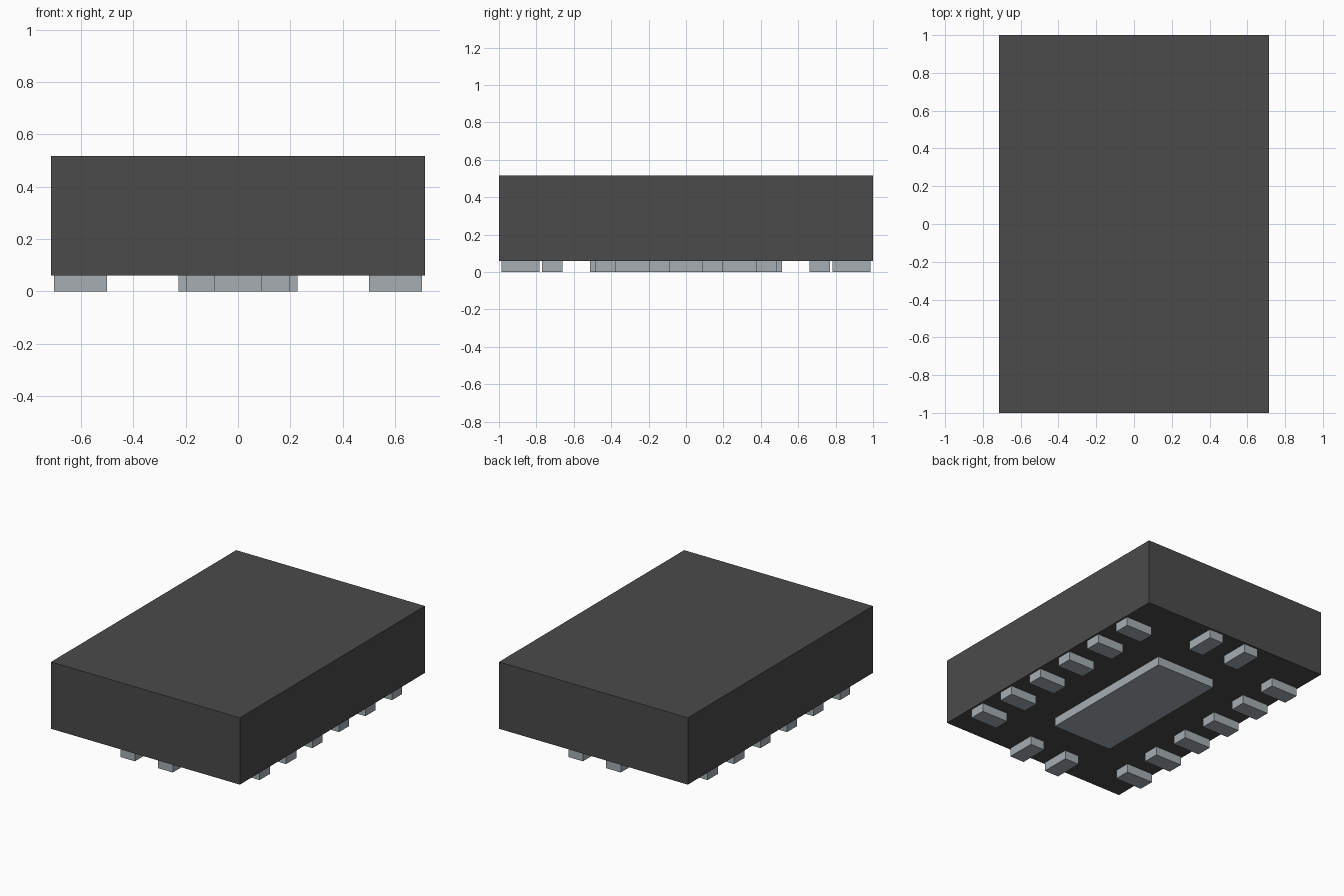
import bpy

cube = bpy.data.objects.get("Cube")
if cube:
    bpy.data.objects.remove(cube, do_unlink=True)


def material(name, rgb, metallic=0.0):
    m = bpy.data.materials.new(name)
    m.use_nodes = True
    m.diffuse_color = (*rgb, 1)
    bsdf = m.node_tree.nodes["Principled BSDF"]
    bsdf.inputs["Base Color"].default_value = (*rgb, 1)
    return m


dark = material("dark grey plastic", (0.069, 0.069, 0.069))
silver = material("silver metal", (0.38, 0.42, 0.445))


def box(name, center, size, mat):
    bpy.ops.mesh.primitive_cube_add(size=1, location=center)
    ob = bpy.context.object
    ob.name = name
    ob.scale = size
    bpy.ops.object.transform_apply(location=False, rotation=False, scale=True)
    ob.data.materials.append(mat)
    return ob


BASE, TOP = 0.06, 0.517            # underside and top of the body
PITCH, PAD_W, PAD_L = 0.286, 0.11, 0.203

# Body block
box("body", (0, 0, (BASE + TOP) / 2), (1.428, 2.0, TOP - BASE), dark)

# Large centre pad underneath
box("centre_pad", (0, 0, BASE / 2), (0.454, 1.024, BASE), silver)

# Six contact pads along each long side
for side, sx in (("left", 1), ("right", -1)):
    for i in range(6):
        box(f"{side}_pad_{i + 1}", (sx * 0.601, (i - 2.5) * PITCH, BASE / 2),
            (PAD_L, PAD_W, BASE), silver)

# Two contact pads at each end
for end, sy in (("front", -1), ("back", 1)):
    for i in range(2):
        box(f"{end}_pad_{i + 1}", ((i - 0.5) * PITCH, sy * 0.886, BASE / 2),
            (PAD_W, PAD_L, BASE), silver)
